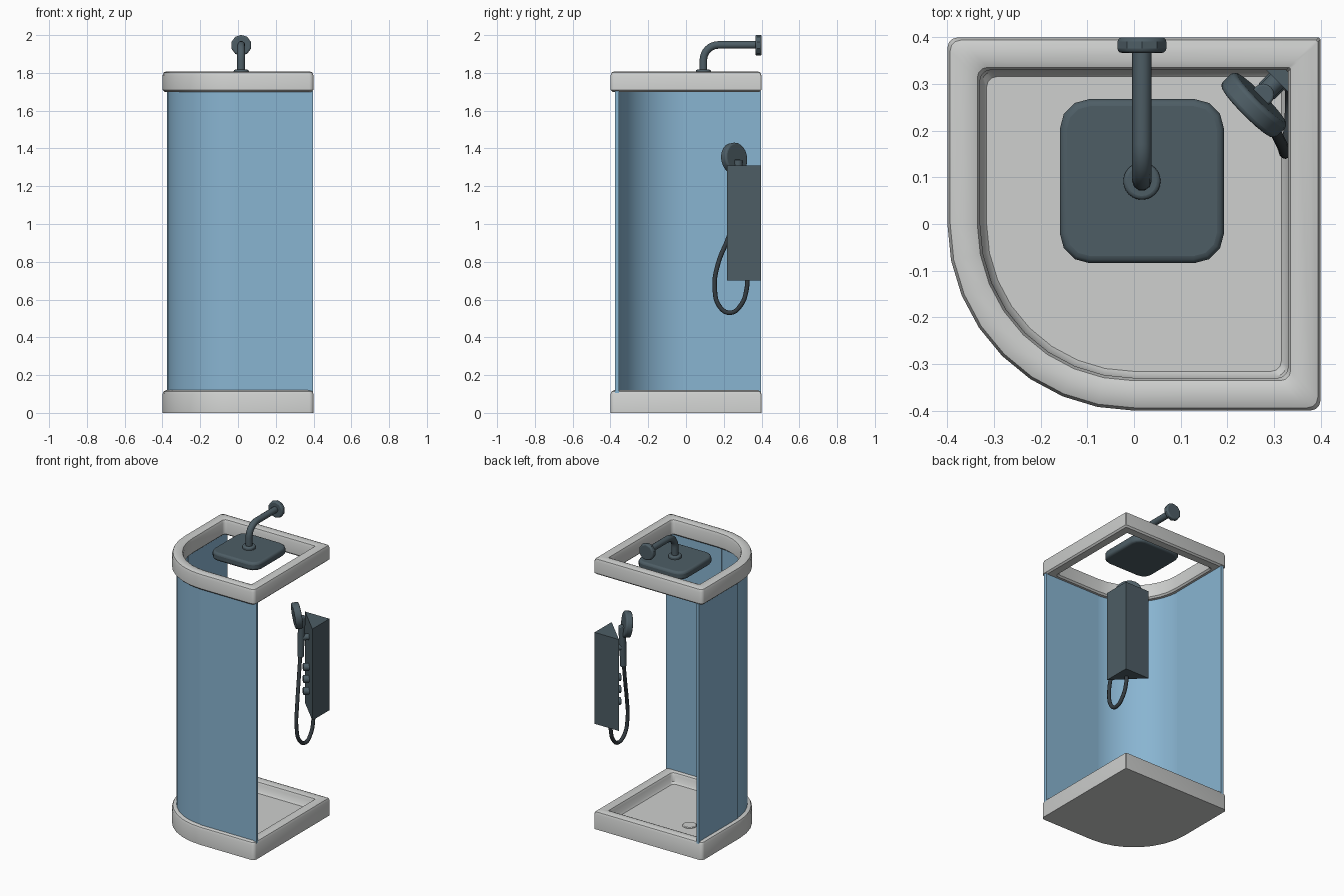
import bpy, bmesh, math
from mathutils import Vector

if "Cube" in bpy.data.objects:
    bpy.data.objects.remove(bpy.data.objects["Cube"])


def material(name, rgb):
    m = bpy.data.materials.new(name)
    m.diffuse_color = (*rgb, 1)
    m.use_nodes = True
    m.node_tree.nodes["Principled BSDF"].inputs["Base Color"].default_value = m.diffuse_color
    return m


WHITE = material("white_acrylic", (0.62, 0.63, 0.62))
GLASS = material("blue_glass", (0.25, 0.46, 0.64))
SLATE = material("slate_metal", (0.075, 0.11, 0.13))
HOSE = material("dark_hose", (0.035, 0.045, 0.052))


def finish(name, bm, mat, bevel=0, segs=3, angle=35):
    bmesh.ops.recalc_face_normals(bm, faces=bm.faces)
    me = bpy.data.meshes.new(name)
    bm.to_mesh(me)
    bm.free()
    me.materials.append(mat)
    ob = bpy.data.objects.new(name, me)
    bpy.context.collection.objects.link(ob)
    if bevel:
        mod = ob.modifiers.new("bevel", 'BEVEL')
        mod.width, mod.segments = bevel, segs
        mod.limit_method, mod.angle_limit = 'ANGLE', math.radians(40)
    bpy.ops.object.select_all(action='DESELECT')
    ob.select_set(True)
    bpy.context.view_layer.objects.active = ob
    bpy.ops.object.shade_smooth_by_angle(angle=math.radians(angle))
    return ob


def arc(cx, cy, r, a0, a1, n):
    return [(cx + r * math.cos(math.radians(a0 + (a1 - a0) * i / n)),
             cy + r * math.sin(math.radians(a0 + (a1 - a0) * i / n))) for i in range(n + 1)]


def outline(d):
    # square with one big rounded corner, inset by d
    h, r = 0.4 - d, 0.022
    return (arc(0, 0, h, 180, 270, 8) + arc(h - r, -h + r, r, 270, 360, 3)
            + arc(h - 0.004, h - 0.004, 0.004, 0, 90, 1) + arc(-h + r, h - r, r, 90, 180, 3))


def loft(name, profile, mat, closed):
    bm = bmesh.new()
    loops = [[bm.verts.new((x, y, z)) for x, y in outline(d)] for d, z in profile]
    n = len(loops[0])
    for k in range(len(loops) if closed else len(loops) - 1):
        a, b = loops[k], loops[(k + 1) % len(loops)]
        for i in range(n):
            j = (i + 1) % n
            bm.faces.new((a[i], a[j], b[j], b[i]))
    if not closed:
        bm.faces.new(loops[0])
        bm.faces.new(loops[-1])
    return finish(name, bm, mat)


def prism(name, pts, z0, z1, mat, bevel=0, segs=3):
    bm = bmesh.new()
    f = bm.faces.new([bm.verts.new((x, y, z0)) for x, y in pts])
    ext = bmesh.ops.extrude_face_region(bm, geom=[f])
    for v in ext["geom"]:
        if isinstance(v, bmesh.types.BMVert):
            v.co.z = z1
    return finish(name, bm, mat, bevel, segs)


def rod(name, p1, p2, r, mat, bevel=0, sides=24, r2=None):
    bm = bmesh.new()
    p1, p2 = Vector(p1), Vector(p2)
    bmesh.ops.create_cone(bm, cap_ends=True, segments=sides, radius1=r,
                          radius2=r if r2 is None else r2, depth=(p2 - p1).length)
    q = (p2 - p1).to_track_quat('Z', 'Y')
    for v in bm.verts:
        v.co = q @ v.co + (p1 + p2) / 2
    return finish(name, bm, mat, bevel)


def tube(name, pts, r, mat, smooth):
    cu = bpy.data.curves.new(name, 'CURVE')
    cu.dimensions = '3D'
    cu.bevel_depth, cu.bevel_resolution, cu.use_fill_caps = r, 3, True
    if smooth:
        sp = cu.splines.new('BEZIER')
        sp.bezier_points.add(len(pts) - 1)
        for b, p in zip(sp.bezier_points, pts):
            b.co = p
            b.handle_left_type = b.handle_right_type = 'AUTO'
        sp.resolution_u = 8
    else:
        sp = cu.splines.new('POLY')
        sp.points.add(len(pts) - 1)
        for b, p in zip(sp.points, pts):
            b.co = (*p, 1)
    for s in cu.splines:
        s.use_smooth = True
    cu.materials.append(mat)
    ob = bpy.data.objects.new(name, cu)
    bpy.context.collection.objects.link(ob)
    return ob


# tray and top frame
loft("shower_tray", [(0, 0), (0, 0.10), (0.006, 0.114), (0.02, 0.12), (0.05, 0.12),
                     (0.064, 0.114), (0.07, 0.10), (0.074, 0.062), (0.084, 0.05)], WHITE, False)
loft("top_frame", [(0.01, 1.70), (0, 1.71), (0, 1.785), (0.006, 1.802), (0.02, 1.808),
                   (0.05, 1.808), (0.064, 1.802), (0.07, 1.785), (0.07, 1.71), (0.06, 1.70)],
     WHITE, True)
rod("drain_cover", (-0.11, 0.12, 0.045), (-0.11, 0.12, 0.058), 0.042, WHITE, 0.004)

# glass: two flat panels and the curved door
Z0, Z1 = 0.10, 1.705
prism("front_glass", [(-0.015, -0.375), (0.398, -0.375), (0.398, -0.355), (-0.015, -0.355)], Z0, Z1, GLASS)
prism("left_glass", [(-0.375, -0.015), (-0.375, 0.398), (-0.355, 0.398), (-0.355, -0.015)], Z0, Z1, GLASS)
prism("curved_glass", arc(0, 0, 0.371, 180, 270, 20) + arc(0, 0, 0.358, 270, 180, 20), Z0, Z1, GLASS)

# overhead rain shower
HX, HY = 0.017, 0.092
c, r = 0.112, 0.064
pts = []
for sx, sy, a in ((1, 1, 0), (-1, 1, 90), (-1, -1, 180), (1, -1, 270)):
    pts += arc(HX + sx * c, HY + sy * c, r, a, a + 90, 3)
prism("rain_head", pts, 1.745, 1.798, SLATE, 0.015)
rod("head_collar", (HX, HY, 1.785), (HX, HY, 1.817), 0.04, SLATE, 0.008)
bend = [(HX, y, z) for y, z in arc(HY + 0.08, 1.868, 0.08, 180, 90, 8)]
tube("shower_arm", [(HX, HY, 1.79)] + bend + [(HX, 0.39, 1.948)], 0.021, SLATE, False)
rod("wall_flange", (HX, 0.4, 1.946), (HX, 0.367, 1.946), 0.055, SLATE, 0.009, 10)

# corner column with controls
prism("corner_column", [(0.397, 0.397), (0.217, 0.397), (0.397, 0.217)], 0.70, 1.31, SLATE)
OUT = Vector((-1, -1, 0)).normalized()
SIDE = Vector((1, -1, 0)).normalized()
FACE = Vector((0.307, 0.307, 0))
for i, (s, z) in enumerate(((0, 1.0), (0, 0.92), (0, 0.84))):
    p = FACE + SIDE * s + Vector((0, 0, z))
    rod(f"control_knob_{i + 1}", p - OUT * 0.005, p + OUT * 0.035, 0.024, SLATE, 0.005, 12)

# hand shower on its bracket
p = FACE + Vector((0, 0, 1.2))
rod("hand_bracket", p - OUT * 0.005, p + OUT * 0.045, 0.02, SLATE, 0.004, 12)
rod("hand_handle", (0.272, 0.272, 1.07), (0.277, 0.277, 1.34), 0.019, SLATE, 0.005, 16, 0.024)
disc = Vector((0.257, 0.255, 1.348))
axis = Vector((-0.7, -0.7, -0.12)).normalized()
rod("hand_head", disc - axis * 0.022, disc + axis * 0.022, 0.082, SLATE, 0.01)

# hanging hose loop
tube("hose", [(0.272, 0.268, 1.08), (0.29, 0.225, 0.93), (0.317, 0.17, 0.79), (0.325, 0.152, 0.67),
              (0.33, 0.18, 0.56), (0.335, 0.235, 0.53), (0.335, 0.29, 0.57), (0.332, 0.32, 0.65),
              (0.33, 0.325, 0.72)], 0.012, HOSE, True)
